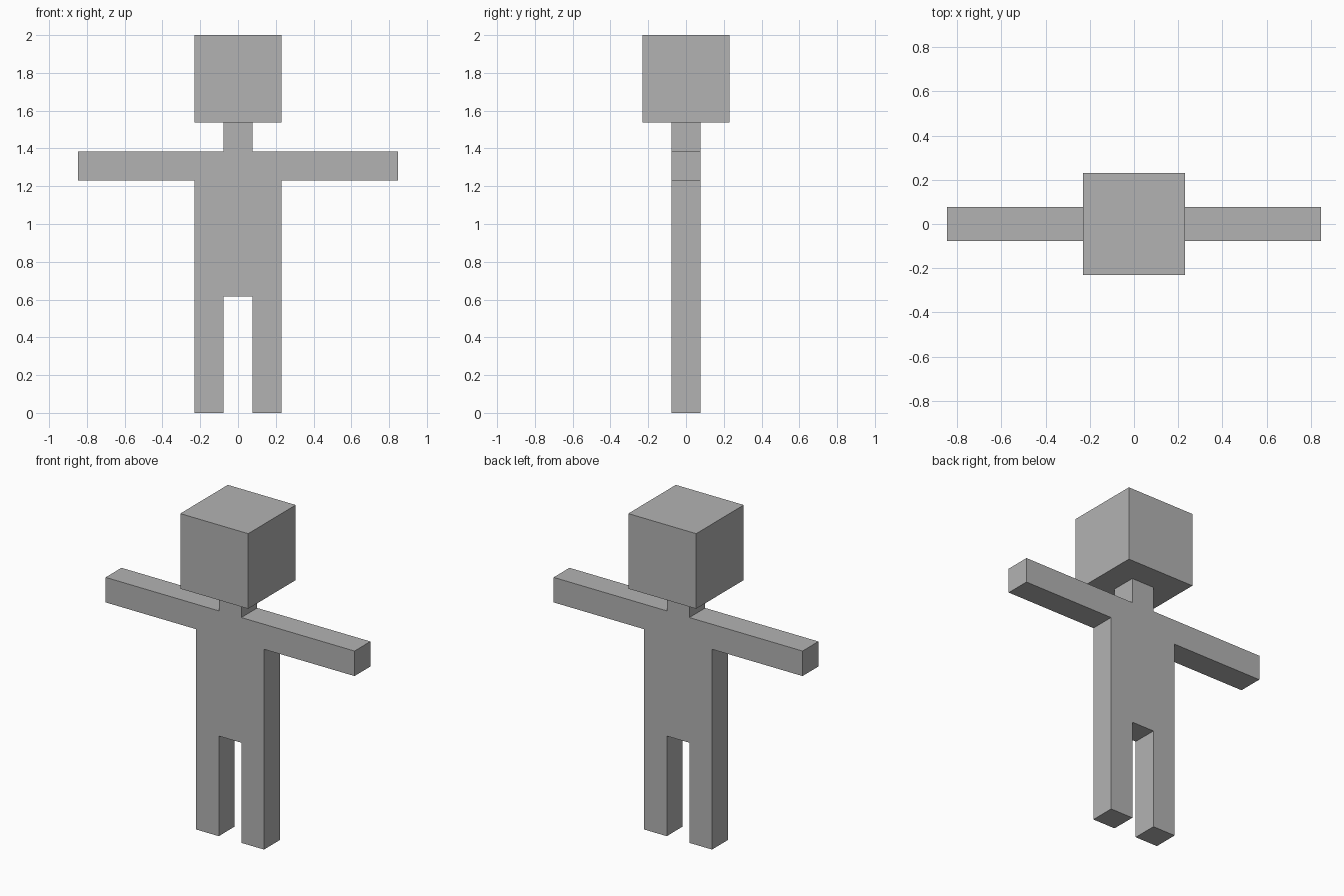
import bpy
import bmesh

cube = bpy.data.objects.get("Cube")
if cube:
    bpy.data.objects.remove(cube, do_unlink=True)

U = 2 / 13      # one limb thickness
GREY = (0.45, 0.45, 0.45, 1)

mat = bpy.data.materials.new("plain grey")
mat.use_nodes = True
mat.diffuse_color = GREY
mat.node_tree.nodes["Principled BSDF"].inputs["Base Color"].default_value = GREY


def extruded(name, half, depth, open_top=False):
    """Mirror a half outline (x, z) across x = 0 and extrude it along y."""
    outline = half + [(-x, z) for x, z in reversed(half)]
    bm = bmesh.new()
    front = bm.faces.new([bm.verts.new((x * U, -depth * U / 2, z * U)) for x, z in outline])
    result = bmesh.ops.extrude_face_region(bm, geom=[front], use_keep_orig=True)
    back = [v for v in result["geom"] if isinstance(v, bmesh.types.BMVert)]
    bmesh.ops.translate(bm, verts=back, vec=(0, depth * U, 0))
    bmesh.ops.recalc_face_normals(bm, faces=bm.faces)
    if open_top:
        top = max(bm.faces, key=lambda f: f.calc_center_median().z)
        bmesh.ops.delete(bm, geom=[top], context="FACES_ONLY")
    mesh = bpy.data.meshes.new(name)
    bm.to_mesh(mesh)
    bm.free()
    mesh.materials.append(mat)
    obj = bpy.data.objects.new(name, mesh)
    bpy.context.collection.objects.link(obj)
    return obj


# Legs, torso, arms and neck share one flat outline: crotch up to neck
body_half = [(0.5, 4), (0.5, 0), (1.5, 0), (1.5, 8), (5.5, 8), (5.5, 9), (0.5, 9), (0.5, 10)]
extruded("body", body_half, 1, open_top=True)

# Cube head resting on the neck
extruded("head", [(1.5, 10), (1.5, 13)], 3)
